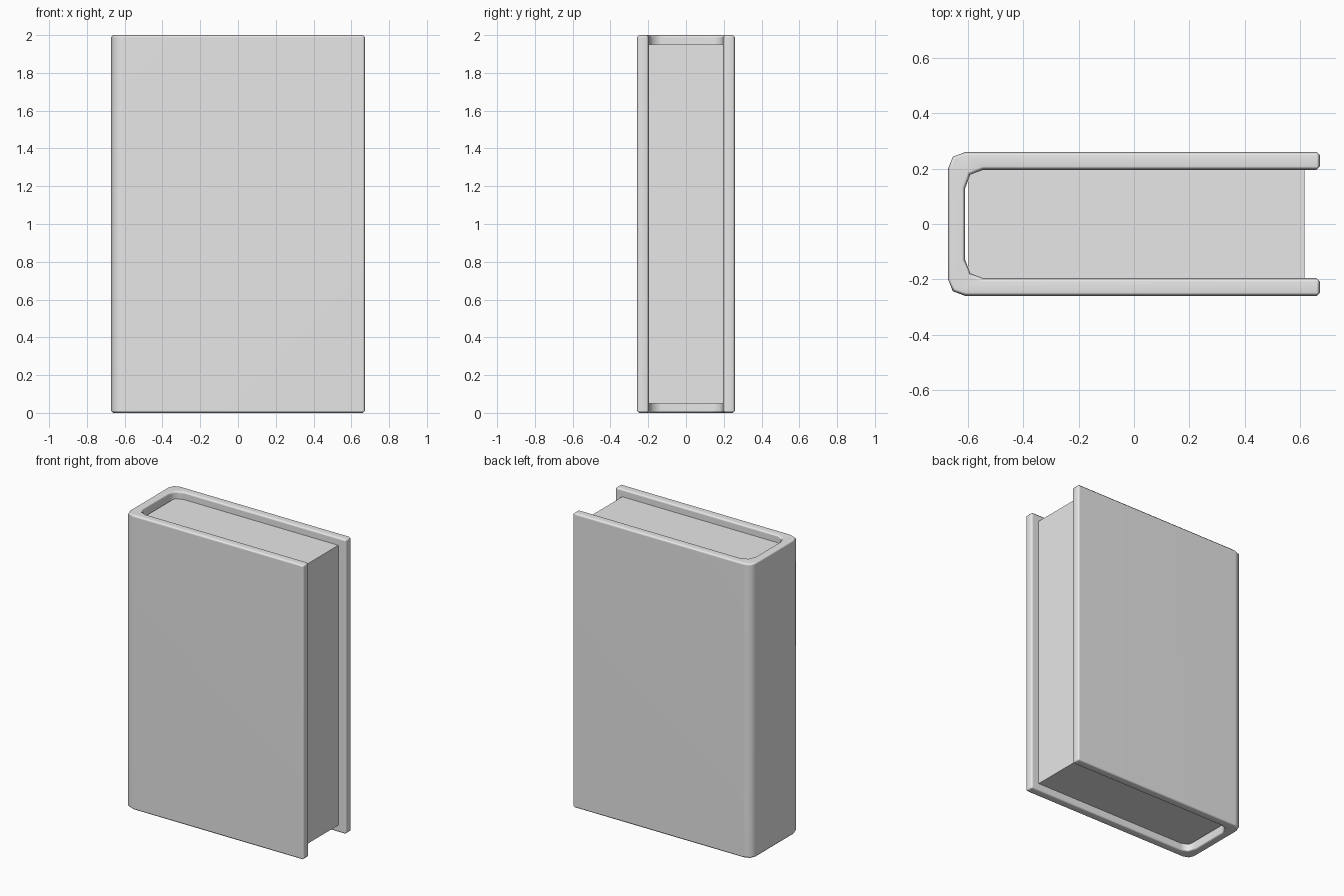
import bpy, bmesh

cube = bpy.data.objects.get("Cube")
if cube:
    bpy.data.objects.remove(cube, do_unlink=True)

HEIGHT = 2.0
grey = bpy.data.materials.new("plain grey")
grey.use_nodes = True
colour = (0.8, 0.8, 0.8, 1)
grey.diffuse_color = colour
grey.node_tree.nodes["Principled BSDF"].inputs["Base Color"].default_value = colour


def extrude_profile(name, outline, z0, z1):
    """Closed xy outline raised from z0 to z1."""
    mesh = bpy.data.meshes.new(name)
    bm = bmesh.new()
    base = bm.faces.new([bm.verts.new((x, y, z0)) for x, y in outline])
    up = bmesh.ops.extrude_face_region(bm, geom=[base])["geom"]
    bmesh.ops.translate(bm, vec=(0, 0, z1 - z0),
                        verts=[v for v in up if isinstance(v, bmesh.types.BMVert)])
    bmesh.ops.recalc_face_normals(bm, faces=bm.faces)
    bm.to_mesh(mesh)
    bm.free()
    obj = bpy.data.objects.new(name, mesh)
    bpy.context.collection.objects.link(obj)
    mesh.materials.append(grey)
    return obj


def mirrored(half):
    return half + [(x, -y) for x, y in reversed(half)]


# Cover: U-shaped wrap with faceted spine corners, open on the fore edge
outer = mirrored([(0.672, 0.26), (-0.61, 0.26), (-0.655, 0.243), (-0.672, 0.2)])
inner = mirrored([(0.672, 0.196), (-0.545, 0.196), (-0.592, 0.178), (-0.61, 0.13)])
cover = extrude_profile("cover", outer + inner[::-1], 0, HEIGHT)

# Softened rims with smooth shading
bevel = cover.modifiers.new("rim bevel", "BEVEL")
bevel.width = 0.012
bevel.segments = 1
bevel.limit_method = "ANGLE"
bevel.angle_limit = 1.1
cover.data.polygons.foreach_set("use_smooth", [True] * len(cover.data.polygons))
weighted = cover.modifiers.new("weighted normals", "WEIGHTED_NORMAL")
weighted.keep_sharp = True

# Page block: recessed at head, tail and fore edge
extrude_profile("pages", mirrored([(0.616, 0.197), (-0.6, 0.197)]), 0.05, HEIGHT - 0.05)
